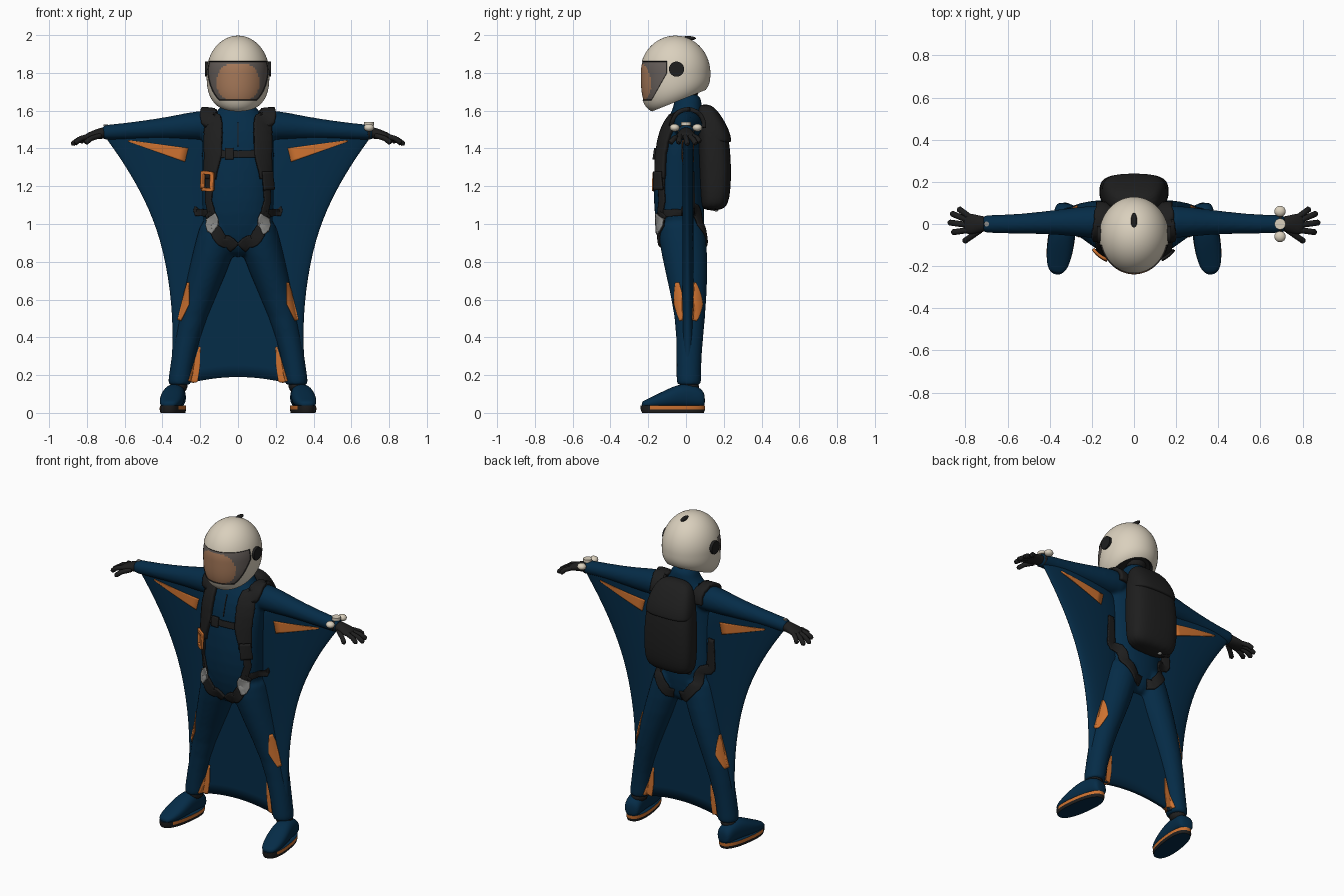
import bpy, bmesh, math
from mathutils import Vector, Matrix
from mathutils.bvhtree import BVHTree

if "Cube" in bpy.data.objects:
    bpy.data.objects.remove(bpy.data.objects["Cube"])


def material(name, *rgb):
    mat = bpy.data.materials.new(name)
    mat.use_nodes = True
    mat.diffuse_color = (*rgb, 1)
    mat.node_tree.nodes["Principled BSDF"].inputs["Base Color"].default_value = (*rgb, 1)
    return mat


navy = material("navy fabric", .0015, .025, .064)
black = material("black webbing", .013, .013, .013)
cream = material("cream shell", .7, .63, .51)
orange = material("orange accent", .62, .17, .03)
tint = material("visor grey", .13, .11, .1)
skin = material("skin behind visor", .38, .19, .1)
silver = material("silver metal", .26, .26, .25)


def finish(name, bm, mats, subdivide=0, sharp=40, normals=True):
    if normals:
        bmesh.ops.recalc_face_normals(bm, faces=bm.faces)
    mesh = bpy.data.meshes.new(name)
    bm.to_mesh(mesh)
    bm.free()
    for mat in mats:
        mesh.materials.append(mat)
    mesh.shade_smooth()
    obj = bpy.data.objects.new(name, mesh)
    bpy.context.collection.objects.link(obj)
    if subdivide:
        mod = obj.modifiers.new("subdivide", "SUBSURF")
        mod.levels = mod.render_levels = subdivide
    else:
        mesh.set_sharp_from_angle(angle=math.radians(sharp))
    return obj


def loft(bm, axis, sections, side=1, power=2, sides=20):
    """Skin closed rings; a section is position, two centre offsets, two radii."""
    rings = []
    for t, u, v, a, b in sections:
        ring = []
        for k in range(sides):
            c, s = math.cos(math.tau * k / sides), math.sin(math.tau * k / sides)
            p = u + a * math.copysign(abs(c) ** (2 / power), c)
            q = v + b * math.copysign(abs(s) ** (2 / power), s)
            co = {"X": (t, p, q), "Y": (p, t, q), "Z": (p, q, t)}[axis]
            ring.append(bm.verts.new((co[0] * side, co[1], co[2])))
        rings.append(ring)
    for low, high in zip(rings, rings[1:]):
        for k in range(sides):
            n = (k + 1) % sides
            bm.faces.new((low[k], low[n], high[n], high[k]))
    bm.faces.new(rings[0])
    bm.faces.new(rings[-1])


def lofted(name, mat, axis, sections, subdivide=2, **options):
    bm = bmesh.new()
    loft(bm, axis, sections, **options)
    return finish(name, bm, [mat], subdivide)


def ball(name, mat, loc, size):
    bm = bmesh.new()
    bmesh.ops.create_uvsphere(bm, u_segments=20, v_segments=12, radius=1)
    bmesh.ops.transform(bm, verts=bm.verts, matrix=Matrix.LocRotScale(Vector(loc), None, Vector(size)))
    return finish(name, bm, [mat])


def disc(name, mat, loc, radius, depth, axis="Z"):
    turn = Matrix.Rotation(math.pi / 2, 4, "Y") if axis == "X" else Matrix()
    bm = bmesh.new()
    bmesh.ops.create_cone(bm, cap_ends=True, segments=24, radius1=radius, radius2=radius,
                          depth=depth, matrix=Matrix.Translation(loc) @ turn)
    return finish(name, bm, [mat])


def tube(name, mat, points, radius):
    curve = bpy.data.curves.new(name, "CURVE")
    curve.dimensions = "3D"
    curve.bevel_depth, curve.bevel_resolution = radius, 3
    curve.use_fill_caps = True
    curve.materials.append(mat)
    line = curve.splines.new("POLY")
    line.points.add(len(points) - 1)
    for point, co in zip(line.points, points):
        point.co = (*co, 1)
    line.points[-1].radius = .5
    obj = bpy.data.objects.new(name, curve)
    bpy.context.collection.objects.link(obj)


# Suit body: torso, arms and legs fused into one smooth skin
bm = bmesh.new()
loft(bm, "Z", [(.82, 0, -.015, .07, .09), (.93, 0, -.025, .17, .12), (1.05, 0, -.035, .195, .135),
               (1.2, 0, -.043, .188, .132), (1.38, 0, -.04, .195, .115), (1.5, 0, -.025, .19, .105),
               (1.58, 0, 0, .13, .085), (1.62, 0, .01, .085, .075), (1.7, 0, .01, .075, .07)], power=2.3)
for side in (1, -1):
    loft(bm, "X", [(.08, .01, 1.52, .08, .075), (.2, .01, 1.525, .08, .082), (.35, .01, 1.51, .06, .06),
                   (.55, 0, 1.495, .046, .046), (.7, 0, 1.485, .043, .04), (.72, 0, 1.485, .043, .04)], side)
    loft(bm, "Z", [(.145, .31, .015, .062, .066), (.16, .31, .015, .062, .066), (.3, .29, .015, .062, .066),
                   (.5, .245, .025, .077, .078), (.75, .16, .003, .105, .115), (.93, .105, -.02, .115, .13),
                   (1.05, .09, -.03, .1, .12)], side)
suit = finish("suit_body", bm, [navy], 1)
remesh = suit.modifiers.new("fuse", "REMESH")
remesh.mode, remesh.voxel_size, remesh.use_smooth_shade = "VOXEL", .011, True
suit.modifiers.new("soften", "SMOOTH").iterations = 3

# Arm wings: thin lofted membranes between wrist, torso and ankle
edges = [(1.48, .2, .71), (1.465, .19, .71), (1.43, .15, .685), (1.31, .12, .6), (1.13, .12, .495),
         (.92, .12, .41), (.65, .18, .357), (.39, .25, .342), (.17, .28, .36), (.15, .28, .36)]
wings = [lofted(label + "_arm_wing", navy, "Z", side=side, sections=[
    (z, (inner + outer) / 2, .01, (outer - inner) / 2, .03) for z, inner, outer in edges])
    for label, side in (("left", 1), ("right", -1))]

# Leg wing: sheet between the legs with an arched hem
bm = bmesh.new()
cols, rows = 16, 12
grid = []
for j in range(rows + 1):
    for i in range(cols + 1):
        u = 2 * i / cols - 1
        z = .95 + (.19 - .05 * u * u - .95) * j / rows
        grid.append(bm.verts.new((u * (.31 - .28 * (z - .2)), .02, z)))
for j in range(rows):
    for i in range(cols):
        k = j * (cols + 1) + i
        bm.faces.new((grid[k], grid[k + 1], grid[k + cols + 2], grid[k + cols + 1]))
leg_wing = finish("leg_wing", bm, [navy])
solid = leg_wing.modifiers.new("thickness", "SOLIDIFY")
solid.thickness, solid.offset = .03, 0

bpy.context.view_layer.update()
graph = bpy.context.evaluated_depsgraph_get()
trees = [BVHTree.FromObject(obj, graph) for obj in (suit, leg_wing, *wings)]


def snap(point, facing=0):
    """Nearest suit surface, or the first one met from the front (-1) or back (1)."""
    hits = [tree.find_nearest(point) for tree in trees]
    if facing:
        start = Vector((point.x, facing, point.z))
        cast = [tree.ray_cast(start, Vector((0, -facing, 0))) for tree in trees]
        hits = [hit for hit in cast if hit[0]] or hits
    return min(hits, key=lambda hit: hit[3])[:2]


def drape(name, mat, path, widths, thick=.004, lift=0, side=1, facing=0, steps=8):
    """Lay a ribbon of varying width along a path on the suit surface."""
    path = [Vector((x * side, y, z)) for x, y, z in path]
    spots, sizes = [], []
    for k in range((len(path) - 1) * steps + 1):
        i = min(k // steps, len(path) - 2)
        t = k / steps - i
        spots.append(snap(path[i].lerp(path[i + 1], t), facing))
        sizes.append(widths[i] + (widths[i + 1] - widths[i]) * t)
    bm = bmesh.new()
    lines = []
    for k, (spot, normal) in enumerate(spots):
        along = spots[min(k + 1, len(spots) - 1)][0] - spots[max(k - 1, 0)][0]
        if facing:
            along.y, normal = 0, Vector((0, facing, 0))
        across = along.cross(normal).normalized() * sizes[k] / 8
        hits = [snap(spot + across * w, facing) for w in range(-4, 5)]
        lines.append([bm.verts.new(co + n * (lift + thick / 2)) for co, n in hits])
    for a, b in zip(lines, lines[1:]):
        for k in range(len(a) - 1):
            bm.faces.new((a[k], a[k + 1], b[k + 1], b[k]))
    obj = finish(name, bm, [mat], sharp=60)
    mod = obj.modifiers.new("thickness", "SOLIDIFY")
    mod.thickness, mod.offset = thick, 0


for label, side in (("left_", 1), ("right_", -1)):
    # Orange panels on both faces of the suit
    for face, facing, shift in (("front_", -1, 0), ("back_", 1, .01)):
        drape(label + face + "arm_panel", orange, [(.58, 0, 1.44), (.272, 0, 1.365)], (.008, .075),
              side=side, facing=facing)
        drape(label + face + "knee_panel", orange,
              [(.262 + shift, 0, .69), (.278 + shift, 0, .58), (.31 + shift, 0, .49)],
              (.01, .042, .02), side=side, facing=facing)
        drape(label + face + "ankle_panel", orange, [(.203, 0, .35), (.22, 0, .25), (.24, 0, .16)],
              (.008, .037, .05), side=side, facing=facing)

    # Harness webbing
    drape(label + "shoulder_strap", black, [(.12, .14, 1.5), (.135, .06, 1.63), (.148, -.06, 1.63), (.16, -.17, 1.5),
          (.165, -.2, 1.38), (.187, -.19, 1.24)], (.09, .09, .095, .1, .095, .065), .022, side=side)
    drape(label + "side_strap", black, [(.19, -.18, 1.25), (.195, -.17, 1.12), (.16, -.2, 1)],
          (.045, .04, .04), .012, side=side)
    drape(label + "front_leg_strap", black, [(.2, -.16, 1.05), (.14, -.2, .98), (.075, -.19, .91), (.02, -.14, .86)],
          (.045, .06, .065, .065), .012, side=side)
    drape(label + "back_leg_strap", black, [(.2, .07, 1.28), (.2, .075, 1.1), (.14, .14, .99), (.03, .13, .88)],
          (.04, .06, .06, .06), .01, side=side)
    drape(label + "hip_link", black, [(.21, .05, 1.1), (.22, -.05, 1.06), (.2, -.16, 1.05)], (.04, .035, .04), .008, side=side)
    drape(label + "leg_buckle", silver, [(.185, -.19, 1.03), (.128, -.2, .98)], (.068, .068), .009, .012, side)

    # Shoe: black and orange sole edge under a low navy upper, turned slightly out
    bm = bmesh.new()
    loft(bm, "Z", [(0, 0, -.07, .06, .165), (.018, 0, -.07, .064, .172), (.038, 0, -.07, .063, .172)],
         power=2.4, sides=40)
    bm.normal_update()
    for face in bm.faces:
        middle = face.calc_center_median()
        face.material_index = int(middle.z > .018 and middle.y > -.205)
        if abs(face.normal.z) > .9:
            face.material_index = 2
    sole = finish(label + "sole", bm, [black, orange, navy])
    upper = lofted(label + "shoe", navy, "Y", [(-.238, 0, .045, .03, .015), (-.2, 0, .052, .053, .024),
                   (-.12, 0, .07, .065, .046), (-.04, 0, .09, .06, .063), (.02, 0, .09, .054, .063),
                   (.08, 0, .08, .052, .053), (.1, 0, .065, .035, .033)], power=2.4)
    for part in (sole, upper):
        part.location.x = side * .335
        part.rotation_euler.z = side * math.radians(8)
    lofted(label + "sock", black, "Z", [(.1, .318, .02, .05, .055), (.18, .31, .015, .052, .057)], 1, side=side)

    # Glove with spread fingers
    lofted(label + "glove_cuff", black, "X", [(.69, 0, 1.485, .036, .032), (.73, 0, 1.48, .038, .03),
           (.78, 0, 1.468, .054, .022), (.81, 0, 1.46, .04, .016)], side=side)
    for finger, root, tip in (("little", .034, (.835, .074, 1.435)), ("ring", .014, (.87, .052, 1.425)),
                              ("middle", -.006, (.882, .008, 1.422)), ("index", -.028, (.865, -.04, 1.43)),
                              ("thumb", -.03, (.81, -.085, 1.43))):
        base = Vector((.73 if finger == "thumb" else .78, root, 1.468))
        tip = Vector(tip)
        knuckle = base.lerp(tip, .6) + Vector((0, 0, .008))
        tube(label + finger + "_finger", black,
             [(p.x * side, p.y, p.z) for p in (base, knuckle, base.lerp(tip, .92), tip)], .014)

# Chest details
drape("chest_strap", black, [(-.14, -.2, 1.38), (0, -.2, 1.375), (.14, -.2, 1.38)], (.04, .035, .04), .012)
drape("chest_buckle", black, [(-.075, -.2, 1.378), (-.025, -.2, 1.378)], (.06, .06), .014, .008)
drape("zip", black, [(0, -.2, 1.58), (0, -.2, 1.42)], (.005, .005))
frame = [(-.225, -.16, 1.185), (-.155, -.2, 1.18), (-.155, -.2, 1.27), (-.22, -.16, 1.275), (-.225, -.16, 1.185)]
drape("release_handle", orange, frame, [.018] * len(frame), .014, .022)
drape("reserve_handle", black, [(.185, -.19, 1.28), (.19, -.18, 1.18)], (.055, .06), .012, .022)

# Parachute pack with top flap and pull handle
lofted("pack", black, "Z", [(1.07, 0, .14, .13, .055), (1.12, 0, .155, .165, .08), (1.3, 0, .155, .168, .087),
       (1.48, 0, .145, .155, .083), (1.59, 0, .118, .125, .06), (1.635, 0, .1, .08, .03)], power=3)
lofted("pack_flap", black, "Z", [(1.43, 0, .155, .15, .084), (1.44, 0, .155, .155, .087),
       (1.5, 0, .146, .15, .084), (1.59, 0, .118, .125, .06), (1.635, 0, .1, .08, .03)], power=3)
tube("pull_handle", black, [(-.13, .15, 1.1), (-.07, .15, 1.08)], .022)
ball("handle_pin", silver, (-.06, .16, 1.08), (.014, .014, .014))

# Helmet: rounded crown, deep jaw, cut visor window, dark hollow below
bm = bmesh.new()
bmesh.ops.create_uvsphere(bm, u_segments=96, v_segments=64, radius=1)
for v in bm.verts:
    x, y, z = v.co
    if z < 0:
        swell = (1 - min(1, abs(z)) ** 3) ** (1 / 3) / max(.001, math.hypot(x, y))
        x, y = x * swell, y * swell
    height = .197 if z > 0 else .185 - .065 * y
    v.co = (.166 * x, -.057 + .186 * y, 1.8 + z * height)


def cut(spot, normal, **options):
    return bmesh.ops.bisect_plane(bm, geom=bm.verts[:] + bm.edges[:] + bm.faces[:],
                                  plane_co=spot, plane_no=normal, **options)["geom_cut"]


hinge, slope = Vector((0, -.1, 1.8)), Vector((0, .15, -.085)).normalized()
for z in (1.655, 1.862):
    cut((0, 0, z), (0, 0, 1))
cut(hinge, (0, 1, 0))
cut(hinge, slope)
hem = cut((0, -.17, 1.6), Vector((0, .1, -.25)).normalized(), clear_outer=True)
opening = bmesh.ops.contextual_create(bm, geom=[e for e in hem if isinstance(e, bmesh.types.BMEdge)])["faces"]
bmesh.ops.recalc_face_normals(bm, faces=bm.faces)
visor = []
for face in bm.faces:
    c = face.calc_center_median()
    if 1.655 < c.z < 1.862 and c.y < hinge.y and slope.dot(c - hinge) < 0:
        visor.append(face)
        oval = abs(c.x / .115) ** 2.6 + abs((c.z - 1.75) / .1) ** 2.6
        face.material_index = 2 if oval < 1 else 1
for faces, width, depth in ((visor, .003, -.004), (opening, .012, -.02)):
    rim = bmesh.ops.inset_region(bm, faces=faces, thickness=width, depth=depth)["faces"]
    for face in rim:
        face.material_index = 3
for face in opening:
    face.material_index = 3
finish("helmet", bm, [cream, tint, skin, black], normals=False)
for label, side in (("left", 1), ("right", -1)):
    disc(label + "_visor_hinge", black, (side * .16, -.05, 1.82), .04, .03, "X")
ball("crown_mount", black, (0, .01, 1.983), (.015, .043, .012))
lofted("neck", black, "Z", [(1.66, 0, .01, .07, .065), (1.76, 0, 0, .075, .075)], 1)

# Wrist altimeter on the left arm, small cuff snap on the right
lofted("altimeter_band", black, "X", [(.678, 0, 1.487, .05, .044), (.71, 0, 1.487, .05, .044)], 1)
disc("altimeter_dial", cream, (.693, 0, 1.53), .026, .018)
for name, y in (("front_lug", -.06), ("back_lug", .06)):
    ball("altimeter_" + name, cream, (.693, y, 1.51), (.027, .026, .02))
disc("cuff_snap", silver, (-.7, 0, 1.522), .012, .008)
